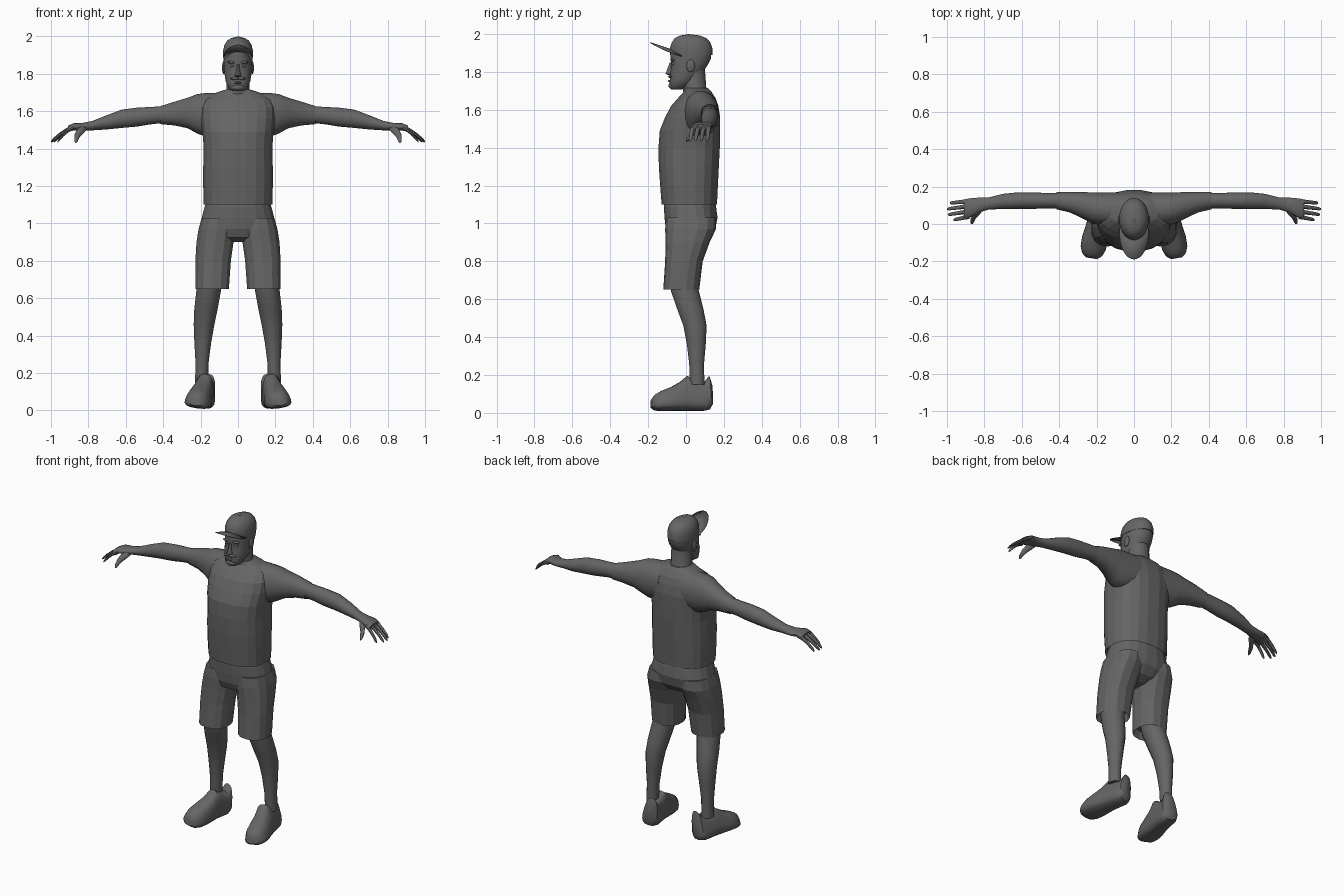
import bpy
import bmesh
import math
from mathutils import Matrix

default_cube = bpy.data.objects.get("Cube")
if default_cube:
    bpy.data.objects.remove(default_cube, do_unlink=True)

# One plain grey for the whole figure
GREY = (0.13, 0.13, 0.13, 1.0)
grey_material = bpy.data.materials.new("plain_grey")
grey_material.use_nodes = True
grey_material.diffuse_color = GREY
grey_material.node_tree.nodes["Principled BSDF"].inputs["Base Color"].default_value = GREY


def finish(name, bm, mirrored=False, smooth=True, matrix=None):
    """Turn a bmesh into a named, coloured and shaded object."""
    if matrix:
        bmesh.ops.transform(bm, matrix=matrix, verts=bm.verts)
    bmesh.ops.recalc_face_normals(bm, faces=bm.faces)
    mesh = bpy.data.meshes.new(name)
    bm.to_mesh(mesh)
    bm.free()
    mesh.materials.append(grey_material)
    obj = bpy.data.objects.new(name, mesh)
    bpy.context.collection.objects.link(obj)
    if mirrored:
        obj.modifiers.new("mirror_sides", 'MIRROR').use_mirror_merge = False
    if smooth:
        bpy.ops.object.select_all(action='DESELECT')
        obj.select_set(True)
        bpy.context.view_layer.objects.active = obj
        bpy.ops.object.shade_smooth_by_angle(angle=math.radians(40))
    return obj


def centred(rings):
    """Expand (position, half width, low, high) to rings centred on x = 0."""
    return [(pos, -half, half, low, high) for pos, half, low, high in rings]


def loft(name, axis, rings, sides=16, power=2.0, taper=0.0, **options):
    """Skin rounded sections (position, a min, a max, b min, b max) along an axis."""
    bm = bmesh.new()
    loops = []
    for pos, a_min, a_max, b_min, b_max in rings:
        loop = []
        for i in range(sides):
            angle = math.tau * (i + 0.5) / sides
            c, s = math.cos(angle), math.sin(angle)
            u = math.copysign(abs(c) ** (2 / power), c)
            v = math.copysign(abs(s) ** (2 / power), s)
            u *= 1 - taper * (v + 1) / 2
            a = (a_min + a_max + u * (a_max - a_min)) / 2
            b = (b_min + b_max + v * (b_max - b_min)) / 2
            point = {'x': (pos, a, b), 'y': (a, pos, b), 'z': (a, b, pos)}[axis]
            loop.append(bm.verts.new(point))
        loops.append(loop)
    for lower, upper in zip(loops, loops[1:]):
        for i in range(sides):
            j = (i + 1) % sides
            bm.faces.new((lower[i], lower[j], upper[j], upper[i]))
    bm.faces.new(loops[0])
    bm.faces.new(loops[-1])
    return finish(name, bm, **options)


def ellipsoid(name, centre, radii, mirrored=False):
    bm = bmesh.new()
    bmesh.ops.create_uvsphere(bm, u_segments=14, v_segments=8, radius=1)
    matrix = Matrix.Translation(centre) @ Matrix.Diagonal((*radii, 1))
    return finish(name, bm, mirrored, matrix=matrix)


# Shirt body with a turned-in hem, and sleeves
loft("shirt_body", 'z', centred([
    (1.13, .165, -.11, .15), (1.1, .185, -.13, .165), (1.2, .188, -.138, .17),
    (1.3, .188, -.145, .175), (1.4, .185, -.147, .18), (1.49, .192, -.14, .182),
    (1.56, .2, -.112, .182), (1.62, .2, -.08, .172), (1.66, .185, -.045, .158),
    (1.695, .13, -.012, .135), (1.715, .068, -.01, .115)]),
    sides=20, power=2.4, smooth=False)
loft("sleeves", 'x', [
    (.08, -.02, .17, 1.47, 1.7), (.17, -.01, .17, 1.46, 1.7),
    (.22, 0, .17, 1.48, 1.693), (.27, .025, .172, 1.508, 1.673),
    (.34, .06, .172, 1.523, 1.652), (.415, .078, .172, 1.53, 1.628),
    (.4, .085, .165, 1.54, 1.622)], power=2.2, mirrored=True)

# Shorts: seat and two open-ended legs
loft("shorts_seat", 'z', centred([
    (1.13, .165, -.11, .15), (1.09, .18, -.118, .16), (1.03, .196, -.115, .168),
    (.97, .2, -.108, .155), (.925, .16, -.09, .115), (.9, .06, -.04, .06)]),
    sides=20, power=2.3, smooth=False)
loft("shorts_legs", 'z', [
    (1.03, .02, .196, -.105, .155), (.97, .014, .213, -.11, .158),
    (.9, .022, .224, -.108, .125), (.8, .036, .23, -.11, .088),
    (.65, .047, .23, -.12, .07), (.7, .06, .22, -.11, .06)],
    sides=14, power=2.4, mirrored=True, smooth=False)

# Lower legs
loft("lower_legs", 'z', [
    (.72, .08, .215, -.09, .055), (.64, .09, .224, -.08, .07),
    (.54, .108, .235, -.045, .095), (.46, .125, .238, -.015, .11),
    (.36, .143, .234, .004, .105), (.26, .156, .228, .016, .096),
    (.15, .16, .23, .02, .098)], mirrored=True)

# Shoes, toes turned out and soles rolled slightly
shoe_matrix = (Matrix.Translation((.2, 0, .012))
               @ Matrix.Rotation(math.radians(10), 4, 'Z')
               @ Matrix.Rotation(math.radians(-8), 4, 'Y'))
loft("shoes", 'y', centred([
    (.142, .03, .03, .14), (.128, .055, .006, .185), (.1, .064, 0, .15),
    (.05, .066, 0, .16), (.01, .07, 0, .185), (-.03, .074, 0, .152),
    (-.08, .082, 0, .125), (-.13, .08, 0, .105), (-.165, .064, .003, .085),
    (-.185, .035, .015, .06)]),
    sides=18, power=2.9, taper=.4, mirrored=True, matrix=shoe_matrix)

# Bare arms running into the palms
loft("arms", 'x', [
    (.36, .083, .167, 1.54, 1.63), (.46, .083, .167, 1.53, 1.624),
    (.54, .08, .169, 1.517, 1.62), (.62, .08, .17, 1.51, 1.61),
    (.7, .08, .162, 1.502, 1.58), (.78, .076, .142, 1.497, 1.548),
    (.83, .06, .142, 1.494, 1.538), (.88, .032, .138, 1.497, 1.536),
    (.91, .028, .132, 1.488, 1.522)], mirrored=True)

# Four drooping fingers and a thumb on each hand
for name, tip, base_y, tip_y in (
        ("index", .965, .04, .022), ("middle", .995, .068, .05),
        ("ring", 1.0, .096, .08), ("little", .985, .122, .112)):
    rings = []
    for t in (0, .3, .6, .9, 1):
        x = .88 + t * (tip - .88)
        y = base_y + t * (tip_y - base_y)
        z = 1.512 - .075 * t ** 1.5
        r = .014 - .005 * t - (.004 if t == 1 else 0)
        rings.append((x, y - r, y + r, z - r, z + r))
    loft(name + "_fingers", 'x', rings, sides=8, mirrored=True)
loft("thumbs", 'y', [
    (.085, .8, .85, 1.5, 1.53), (.055, .82, .862, 1.474, 1.518),
    (.03, .845, .874, 1.452, 1.488), (.008, .856, .876, 1.432, 1.456),
    (0, .862, .872, 1.43, 1.442)], sides=8, mirrored=True)

# Neck and head
loft("neck", 'z', centred([
    (1.66, .085, -.01, .13), (1.72, .062, -.02, .108), (1.83, .064, -.03, .1)]))
loft("head", 'z', centred([
    (1.708, .03, -.08, -.02), (1.722, .05, -.088, .01), (1.76, .066, -.086, .06),
    (1.8, .073, -.082, .09), (1.84, .076, -.078, .118), (1.87, .077, -.084, .132),
    (1.91, .077, -.078, .135)]), sides=24, power=2.2)

# Face: nose, brows, eyes, ears, moustache, beard and lip
loft("nose", 'z', centred([
    (1.783, .01, -.095, -.06), (1.79, .018, -.108, -.06),
    (1.815, .011, -.099, -.06), (1.85, .008, -.086, -.06)]), sides=10)
ellipsoid("brows", (.032, -.07, 1.862), (.024, .013, .008), True)
ellipsoid("eyes", (.03, -.066, 1.842), (.014, .012, .008), True)
ellipsoid("ears", (.077, .025, 1.832), (.009, .022, .034), True)
ellipsoid("moustache", (.017, -.081, 1.775), (.024, .013, .008), True)
ellipsoid("lower_lip", (0, -.085, 1.752), (.02, .01, .006))
ellipsoid("chin_beard", (0, -.072, 1.727), (.036, .021, .018))

# Cap crown with a button, and a thin arched peak
loft("cap_crown", 'z', centred([
    (1.888, .08, -.084, .14), (1.925, .08, -.086, .14), (1.955, .073, -.076, .13),
    (1.978, .058, -.06, .108), (1.991, .036, -.035, .076), (1.997, .012, 0, .036)]),
    sides=24, smooth=True)
ellipsoid("cap_button", (0, .015, 1.996), (.009, .009, .004))

bm = bmesh.new()
previous = None
for i in range(17):
    angle = math.pi * i / 16
    x = .077 * math.cos(angle)
    row = []
    for y in (-.02, -.06 - .128 * math.sin(angle)):
        z = 1.914 - .33 * (y + .06) - 3 * x * x
        row.append(bm.verts.new((x, y, z)))
    if previous:
        bm.faces.new((previous[0], previous[1], row[1], row[0]))
    previous = row
peak = finish("cap_peak", bm)
peak.modifiers.new("thickness", 'SOLIDIFY').thickness = .004
